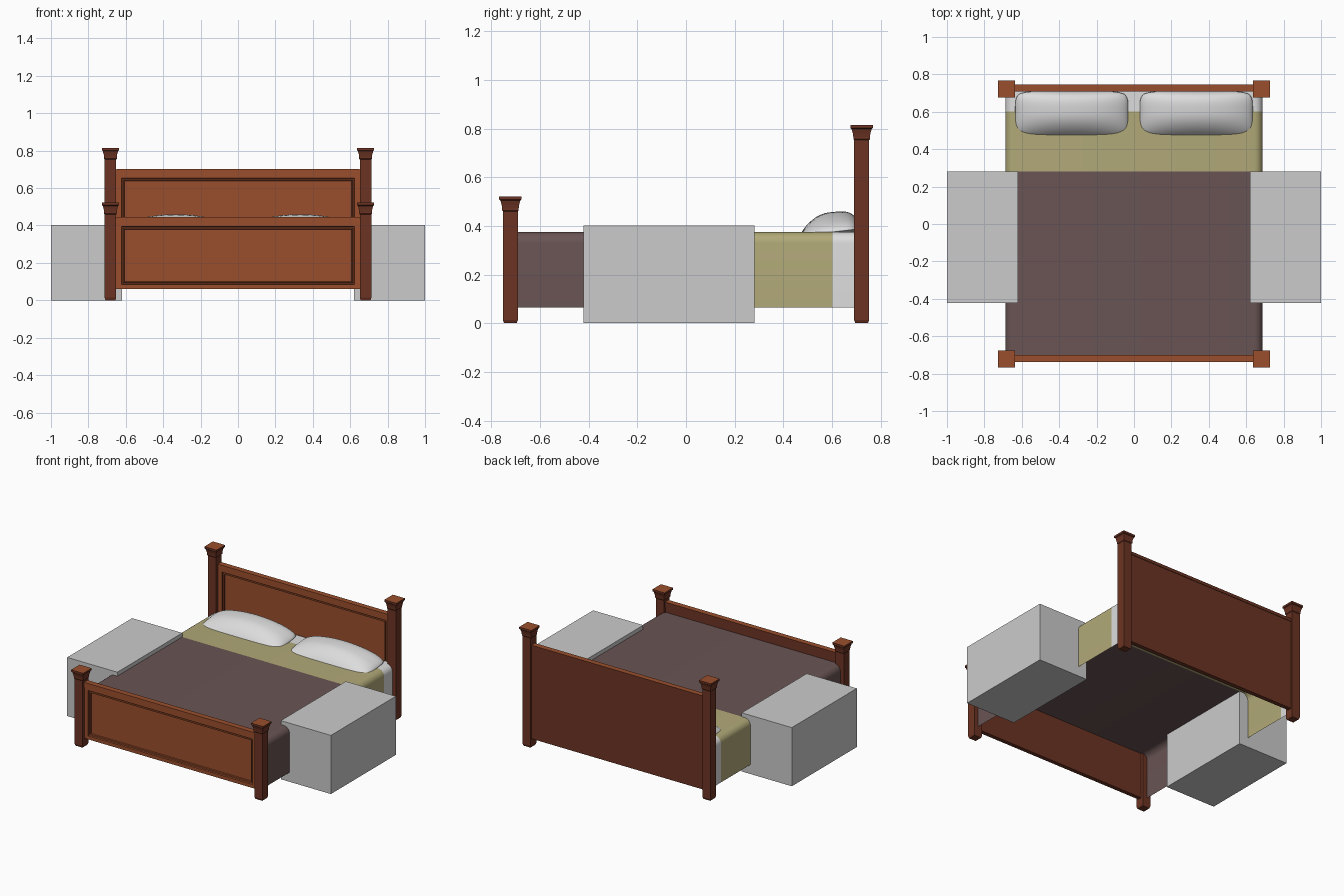
import bpy, bmesh, math

if "Cube" in bpy.data.objects:
    bpy.data.objects.remove(bpy.data.objects["Cube"])


def mat(name, r, g, b):
    m = bpy.data.materials.new(name)
    m.diffuse_color = (r, g, b, 1)
    m.use_nodes = True
    m.node_tree.nodes["Principled BSDF"].inputs["Base Color"].default_value = m.diffuse_color
    return m


LIGHT = mat("light wood", .328, .078, .026)
DARK = mat("dark wood", .15, .034, .017)
MAUVE = mat("mauve blanket", .144, .089, .089)
OLIVE = mat("olive sheet", .44, .397, .188)
WHITE = mat("white linen", .72, .72, .72)
GREY = mat("grey box", .6, .6, .6)


def finish(name, bm, mats, rule=None, recalc=True):
    if recalc:
        bmesh.ops.recalc_face_normals(bm, faces=bm.faces[:])
    bm.normal_update()
    if rule:
        for f in bm.faces:
            f.material_index = rule(f)
    me = bpy.data.meshes.new(name)
    bm.to_mesh(me)
    bm.free()
    for m in mats:
        me.materials.append(m)
    ob = bpy.data.objects.new(name, me)
    bpy.context.collection.objects.link(ob)
    return ob


def loft(rings):
    """Closed solid through rings with equal point counts."""
    bm = bmesh.new()
    vs = [[bm.verts.new(p) for p in r] for r in rings]
    n = len(vs[0])
    for a, b in zip(vs, vs[1:]):
        for i in range(n):
            j = (i + 1) % n
            bm.faces.new((a[i], a[j], b[j], b[i]))
    bm.faces.new(vs[0][::-1])
    bm.faces.new(vs[-1])
    return bm


def box(x0, x1, y0, y1, z0, z1):
    return loft([[(x0, y0, z), (x1, y0, z), (x1, y1, z), (x0, y1, z)] for z in (z0, z1)])


def wood_rule(f):
    # front and top faces are light, the rest dark
    return 0 if f.normal.y < -.5 or f.normal.z > .9 else 1


# Corner posts with flared square caps
def post(name, x, y, h):
    prof = [(.026, 0), (.031, .014), (.031, h - .062), (.034, h - .058), (.034, h - .05),
            (.036, h - .035), (.041, h - .017), (.046, h - .013), (.046, h)]
    rings = [[(x + sx * r, y + sy * r, z) for sx, sy in ((-1, -1), (1, -1), (1, 1), (-1, 1))]
             for r, z in prof]
    finish(name, loft(rings), [LIGHT, DARK],
           lambda f: 0 if f.normal.z > .9 and f.calc_center_median().z > h - .005 else 1)


for s, side in ((-1, "left"), (1, "right")):
    post("head_post_" + side, s * .682, .722, .815)
    post("foot_post_" + side, s * .682, -.722, .522)


# Framed boards with a recessed front panel
def board(name, hw, z0, z1, y_front, y_back, side, top, bottom):
    def rect(y, k, e=0):
        a, b = hw - k * side - e, z0 + k * bottom + e
        c = z1 - k * top - e
        return [(-a, y, b), (a, y, b), (a, y, c), (-a, y, c)]
    rings = [rect(y_back, 0), rect(y_front, 0), rect(y_front, 1),
             rect(y_front + .010, 1, .002), rect(y_front + .010, 1, .008),
             rect(y_front + .005, 1, .010), rect(y_front + .005, 1, .014),
             rect(y_front + .012, 1, .016)]
    finish(name, loft(rings), [LIGHT, DARK], wood_rule)


board("headboard", .66, .06, .70, .714, .743, .037, .046, .025)
board("footboard", .66, .06, .44, -.734, -.706, .037, .045, .024)
finish("headboard_rail", box(-.65, .65, .709, .746, .682, .703), [LIGHT, DARK], wood_rule)
finish("footboard_rail", box(-.65, .65, -.739, -.701, .412, .446), [LIGHT, DARK], wood_rule)

# Bedding: an open inverted-U cover in three coloured bands
W, T, B, R = .687, .375, .065, .045
half = [(W, B)] + [(W - R + R * math.cos(a), T - R + R * math.sin(a))
                   for a in (math.pi / 2 * i / 6 for i in range(7))]
section = half + [(-x, z) for x, z in reversed(half)]
for name, y0, y1, m in (("blanket", -.705, .28, MAUVE), ("sheet", .28, .602, OLIVE),
                        ("mattress_end", .602, .714, WHITE)):
    bm = bmesh.new()
    rows = [[bm.verts.new((x, y, z)) for x, z in section] for y in (y0, y1)]
    for i in range(len(section) - 1):
        f = bm.faces.new((rows[0][i], rows[1][i], rows[1][i + 1], rows[0][i + 1]))
        f.smooth = True
    bm.normal_update()
    if max(bm.faces, key=lambda f: f.calc_area()).normal.z < -.5 or \
            any(f.normal.z < -.5 for f in bm.faces):
        bmesh.ops.reverse_faces(bm, faces=bm.faces[:])
    finish(name, bm, [m], recalc=False)


# Pillows: domed cushions, fuller towards the headboard
def pillow(name, cx):
    N, M = 28, 20
    bm = bmesh.new()

    def vert(i, j, up):
        u = math.sin(math.pi / 2 * (2 * i / N - 1))
        v = math.sin(math.pi / 2 * (2 * j / M - 1))
        bulge = (1 - u * u) ** .6 * ((1 - v * v) ** .8 if v < 0 else (1 - v ** 4) ** .5)
        x = cx + .302 * u * (1 - .07 * abs(v) ** 6)
        y = .59 + .12 * v * (1 - .13 * abs(u) ** 8)
        z = .374 + .012 * v + (.082 * bulge if up else -.014 * bulge)
        return bm.verts.new((x, y, z))

    for up in (True, False):
        g = [[vert(i, j, up) for j in range(M + 1)] for i in range(N + 1)]
        for i in range(N):
            for j in range(M):
                bm.faces.new((g[i][j], g[i + 1][j], g[i + 1][j + 1], g[i][j + 1])).smooth = True
    bmesh.ops.remove_doubles(bm, verts=bm.verts[:], dist=1e-5)
    finish(name, bm, [WHITE])


pillow("pillow_left", -.333)
pillow("pillow_right", .333)

# Plain bedside boxes
for s, side in ((-1, "left"), (1, "right")):
    x0, x1 = sorted((s * .62, s * 1.0))
    finish("bedside_box_" + side, box(x0, x1, -.422, .282, 0, .402), [GREY])
